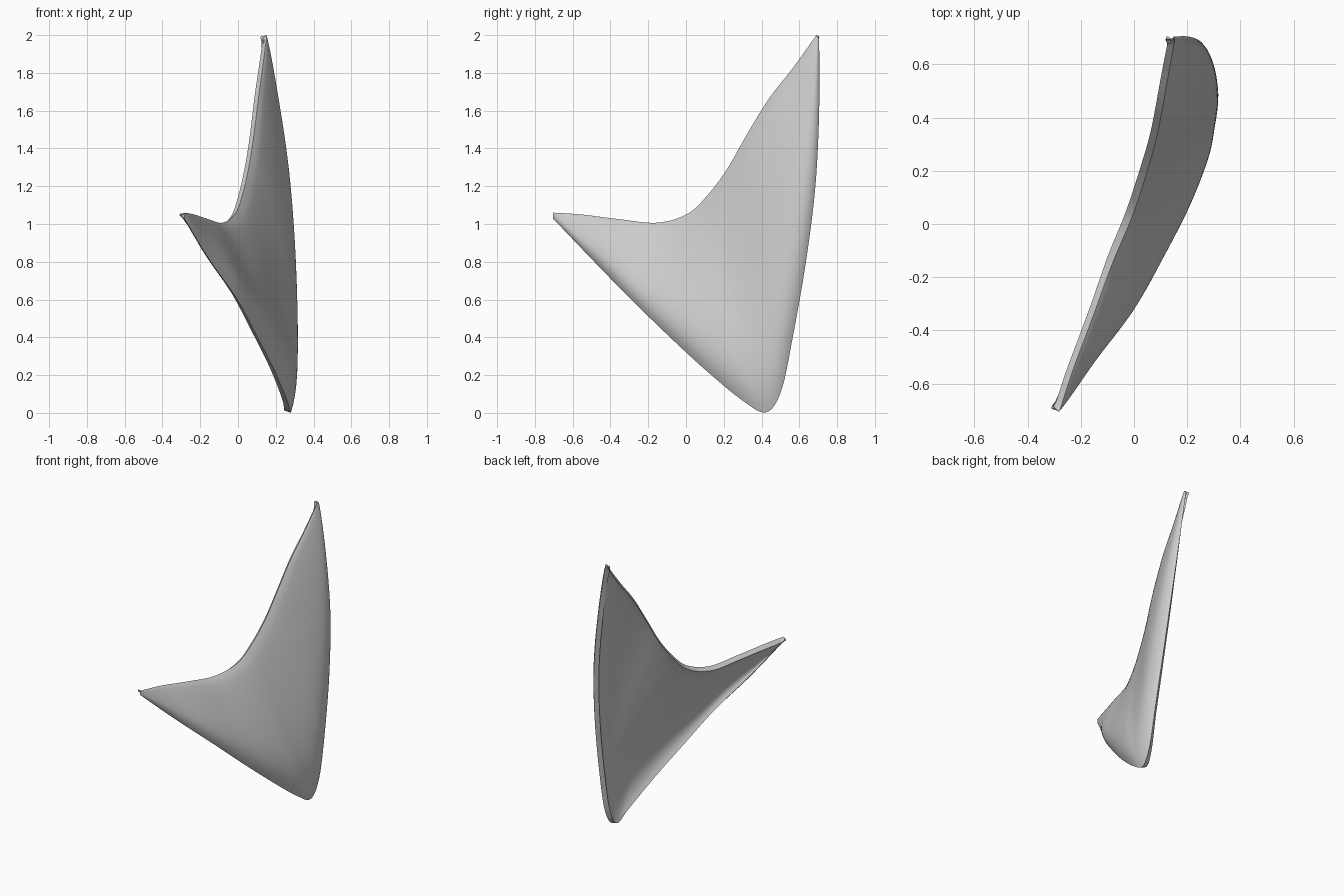
import bpy, bmesh, math
from mathutils import Vector

cube = bpy.data.objects.get("Cube")
if cube:
    bpy.data.objects.remove(cube, do_unlink=True)

ROWS, COLS = 80, 32
THICKNESS = 0.034

# Edge curves as (x, y, z): notched upper edge, and lower edge running on up the back
UPPER = [(-.28, -.705, 1.06), (-.23, -.55, 1.05), (-.155, -.35, 1.025), (-.082, -.15, 1.007),
         (-.014, .01, 1.055), (.025, .12, 1.16), (.056, .22, 1.295), (.084, .32, 1.47),
         (.108, .44, 1.665), (.13, .565, 1.825), (.153, .69, 2.0)]
LOWER = [(-.285, -.705, 1.03), (-.155, -.5, .815), (-.01, -.3, .61), (.095, -.1, .415),
         (.19, .1, .23), (.26, .3, .065), (.28, .425, .003), (.29, .505, .12),
         (.29, .565, .4), (.278, .635, .8), (.252, .685, 1.2), (.205, .705, 1.6), (.15, .705, 1.98)]


def along(points, t):
    """Smooth curve through the points, t from 0 to 1."""
    pts = [Vector(p) for p in points]
    last = len(pts) - 1
    i = min(int(t * last), last - 1)
    u = t * last - i
    a, b, c, d = (pts[min(max(k, 0), last)] for k in range(i - 1, i + 3))
    return b + (c - a) * u / 2 + (a - b * 2.5 + c * 2 - d / 2) * u**2 \
        + ((b - c) * 1.5 + (d - a) / 2) * u**3


# Bulged skin stretched between the two edge curves, steepest beside the notch
bm = bmesh.new()
grid = []
for i in range(ROWS + 1):
    t = i / ROWS
    swell = 0.125 * max(math.sin(math.pi * t), 0) ** 0.8
    top, bottom = along(UPPER, t), along(LOWER, t)
    row = []
    for j in range(COLS + 1):
        s = j / COLS
        p = top.lerp(bottom, s)
        p.x += swell * s ** 0.55 * (1 - s ** 5)
        row.append(bm.verts.new(p))
    grid.append(row)
for r, q in zip(grid, grid[1:]):
    for j in range(COLS):
        bm.faces.new((r[j], r[j + 1], q[j + 1], q[j]))
mesh = bpy.data.meshes.new("curved_shell")
bm.to_mesh(mesh)
bm.free()

shell = bpy.data.objects.new("curved_shell", mesh)
bpy.context.collection.objects.link(shell)

# Single plain grey
grey = bpy.data.materials.new("plain_grey")
grey.use_nodes = True
colour = (0.6, 0.6, 0.6, 1)
grey.diffuse_color = colour
grey.node_tree.nodes["Principled BSDF"].inputs["Base Color"].default_value = colour
mesh.materials.append(grey)

# Shell thickness
solid = shell.modifiers.new("thickness", "SOLIDIFY")
solid.thickness = THICKNESS
solid.offset = -1

bpy.ops.object.select_all(action="DESELECT")
shell.select_set(True)
bpy.context.view_layer.objects.active = shell
bpy.ops.object.modifier_apply(modifier=solid.name)
bpy.ops.object.shade_smooth_by_angle(angle=math.radians(40))
